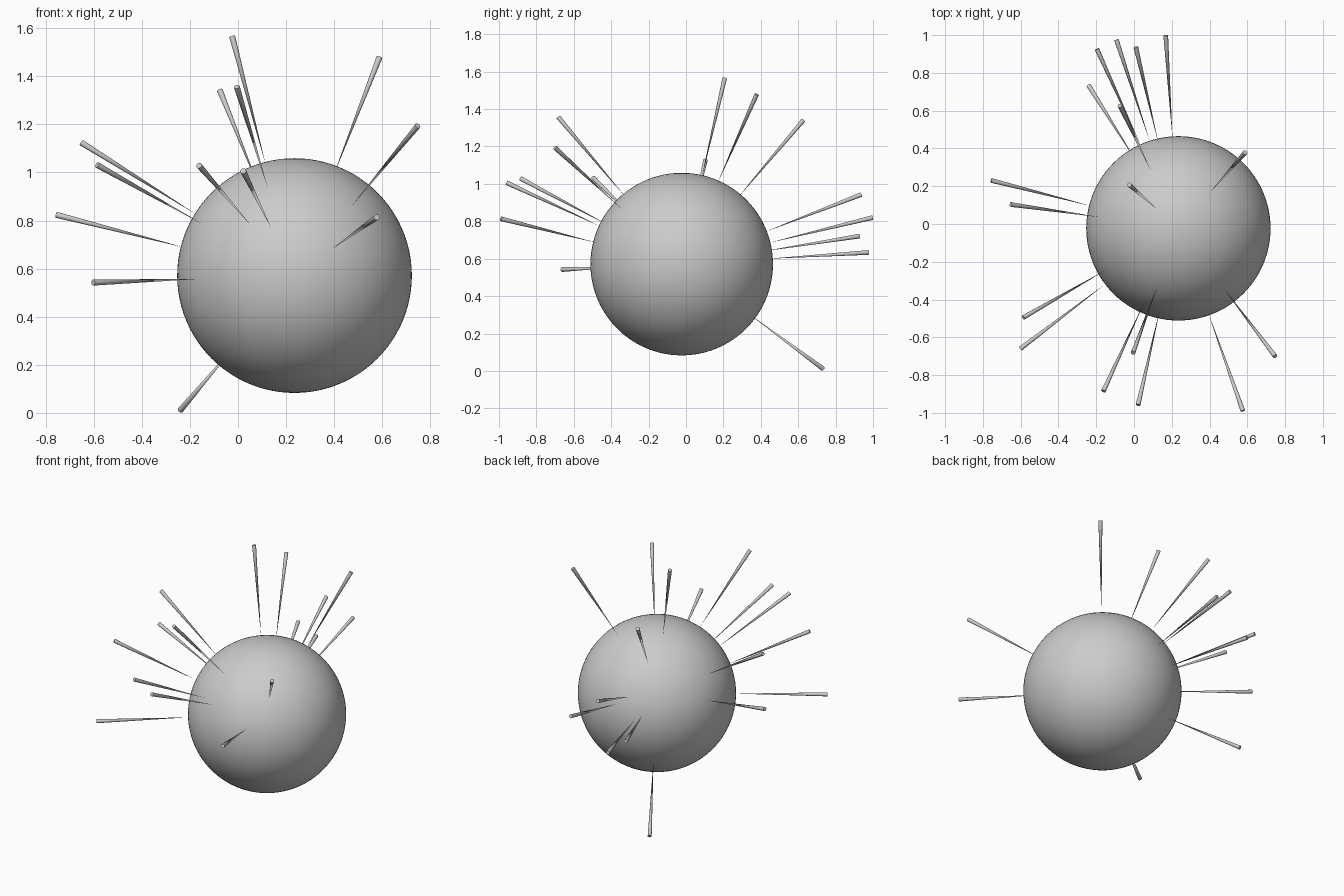
import bpy
from mathutils import Vector

if "Cube" in bpy.data.objects:
    bpy.data.objects.remove(bpy.data.objects["Cube"])

CENTRE = Vector((0.235, -0.023, 0.571))
RADIUS = 0.488
REACH = 1.053      # centre of ball to outer end of each spike
TIP_RADIUS = 0.0125

# ball
bpy.ops.mesh.primitive_uv_sphere_add(segments=96, ring_count=48, radius=RADIUS, location=CENTRE)
ball = bpy.context.object
ball.name = "ball"
bpy.ops.object.shade_smooth()

# outer ends of the spikes
TIPS = [
    (-0.753, 0.23, 0.823), (-0.65, 0.103, 1.123), (-0.239, 0.732, 0.012),
    (-0.195, 0.923, 0.72), (-0.092, 0.972, 0.633), (0.01, 0.935, 0.942),
    (0.168, 0.998, 0.82), (-0.075, 0.627, 1.34), (-0.024, 0.207, 1.565),
    (0.588, 0.378, 1.478), (0.747, -0.70, 1.193), (0.576, -0.988, 0.813),
    (0.022, -0.957, 1.005), (-0.005, -0.682, 1.356), (-0.16, -0.88, 1.026),
    (-0.60, -0.659, 0.542), (-0.584, -0.494, 1.03),
]


def spike(number, tip):
    """Cone with its point on the ball and its flat wide end outwards."""
    direction = (Vector(tip) - CENTRE).normalized()
    length = REACH - RADIUS
    bpy.ops.mesh.primitive_cone_add(
        vertices=16, radius1=0, radius2=TIP_RADIUS, depth=length,
        location=CENTRE + direction * (RADIUS + length / 2),
        rotation=direction.to_track_quat('Z', 'Y').to_euler())
    bpy.context.object.name = f"spike_{number:02d}"
    bpy.ops.object.shade_smooth_by_angle()


for i, tip in enumerate(TIPS, 1):
    spike(i, tip)
